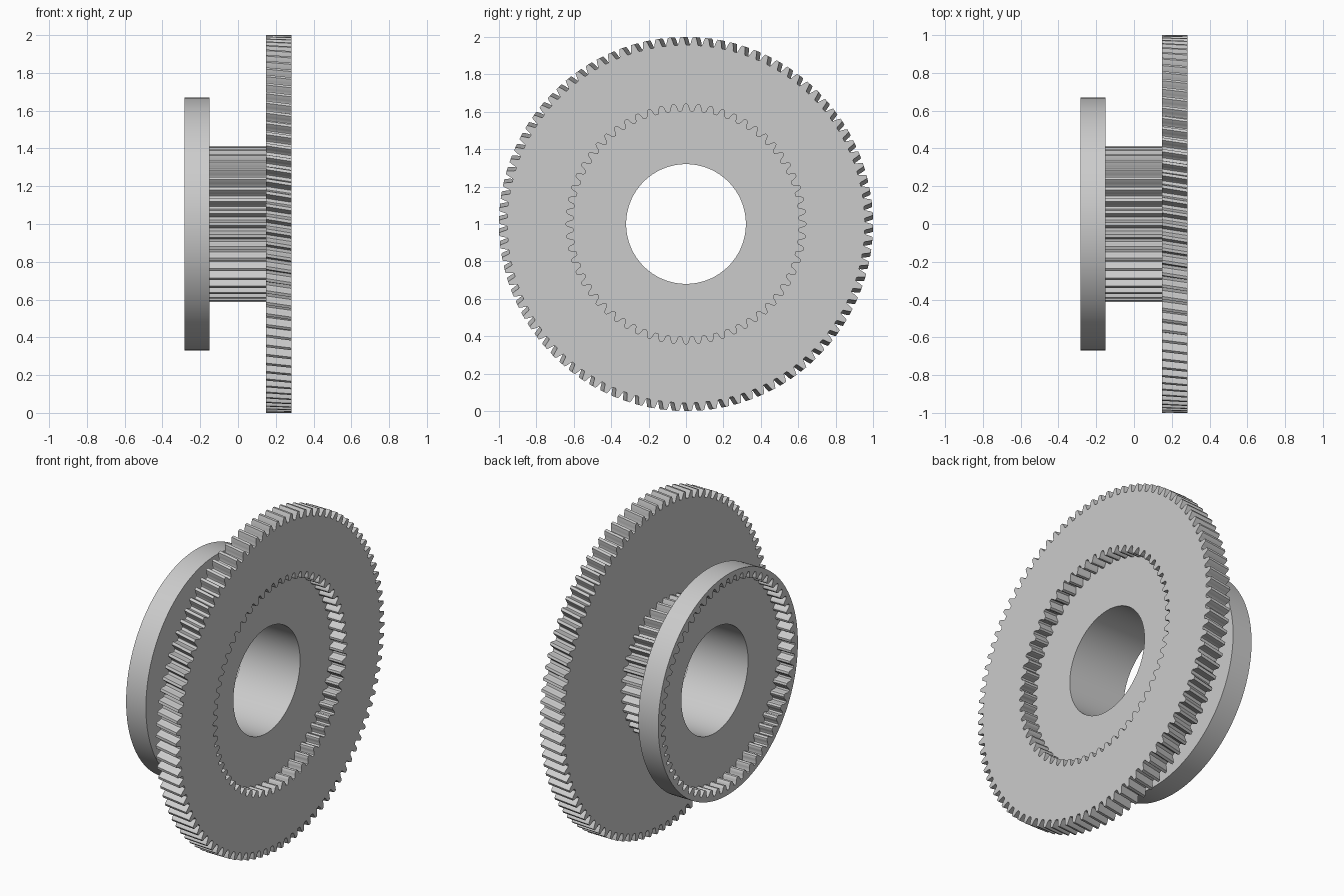
import bpy
import bmesh
import math

cube = bpy.data.objects.get("Cube")
if cube:
    bpy.data.objects.remove(cube, do_unlink=True)

grey = bpy.data.materials.new("plain grey")
grey.use_nodes = True
colour = (0.6, 0.6, 0.6, 1)
grey.diffuse_color = colour
grey.node_tree.nodes["Principled BSDF"].inputs["Base Color"].default_value = colour

BORE = 0.32
# Half a tooth as (fraction of pitch, fraction of depth), root to tip
INVOLUTE = [(-.37, 0), (-.30, .15), (-.25, .45), (-.19, .75), (-.12, 1)]
ROUNDED = [(-.40, 0), (-.30, .15), (-.24, .45), (-.17, .8), (-.08, 1)]


def toothed(teeth, root, tip, half):
    """Closed outline of (angle, radius) with a tip at the top."""
    tooth = half + [(-f, h) for f, h in reversed(half)]
    return [((i + f) * math.tau / teeth, root + h * (tip - root))
            for i in range(teeth) for f, h in tooth]


def circle(radius, sides=128):
    return [(i * math.tau / sides, radius) for i in range(sides)]


def ring(bm, outline, x, turn=0.0):
    """Loop of vertices and edges at x, around the axle."""
    verts = [bm.verts.new((x, -r * math.sin(a + turn), 1 + r * math.cos(a + turn)))
             for a, r in outline]
    edges = [bm.edges.new((v, verts[i - 1])) for i, v in enumerate(verts)]
    return verts, edges


def wall(bm, a, b):
    for i in range(len(a[0])):
        bm.faces.new((a[0][i - 1], a[0][i], b[0][i], b[0][i - 1]))


def cap(bm, a, b):
    bmesh.ops.triangle_fill(bm, edges=a[1] + b[1], use_beauty=True, normal=(1, 0, 0))


def finish(bm, name):
    bmesh.ops.recalc_face_normals(bm, faces=bm.faces)
    mesh = bpy.data.meshes.new(name)
    bm.to_mesh(mesh)
    bm.free()
    mesh.materials.append(grey)
    obj = bpy.data.objects.new(name, mesh)
    bpy.context.collection.objects.link(obj)
    bpy.ops.object.select_all(action='DESELECT')
    obj.select_set(True)
    bpy.context.view_layer.objects.active = obj
    bpy.ops.object.shade_smooth_by_angle(angle=math.radians(30))


def recessed_wheel(name, outline, inside, outside, floor, twist=0.0, steps=1):
    """Wheel with a toothed recess on its outside face and a bored floor."""
    bm = bmesh.new()
    rims = [ring(bm, outline, inside + (outside - inside) * i / steps, twist * i / steps)
            for i in range(steps + 1)]
    for a, b in zip(rims, rims[1:]):
        wall(bm, a, b)
    internal = toothed(60, 0.603, 0.642, ROUNDED)
    mouth, foot = ring(bm, internal, outside), ring(bm, internal, floor)
    bore_out, bore_in = ring(bm, circle(BORE), floor), ring(bm, circle(BORE), inside)
    wall(bm, mouth, foot)
    wall(bm, bore_out, bore_in)
    cap(bm, rims[-1], mouth)
    cap(bm, foot, bore_out)
    cap(bm, rims[0], bore_in)
    finish(bm, name)


# Large wheel with slanted outer teeth
recessed_wheel("large_helical_gear", toothed(94, 0.956, 1.0, INVOLUTE),
               0.147, 0.283, 0.193, twist=0.022, steps=3)

# Small plain wheel with internal teeth
recessed_wheel("small_ring_gear", circle(0.67), -0.15, -0.283, -0.193)

# Straight-toothed hub joining the two wheels
bm = bmesh.new()
teeth = toothed(40, 0.368, 0.412, INVOLUTE)
left, right = ring(bm, teeth, 0.147), ring(bm, teeth, -0.15)
bore_left, bore_right = ring(bm, circle(BORE), 0.147), ring(bm, circle(BORE), -0.15)
wall(bm, left, right)
wall(bm, bore_left, bore_right)
cap(bm, left, bore_left)
cap(bm, right, bore_right)
finish(bm, "hub_pinion")
